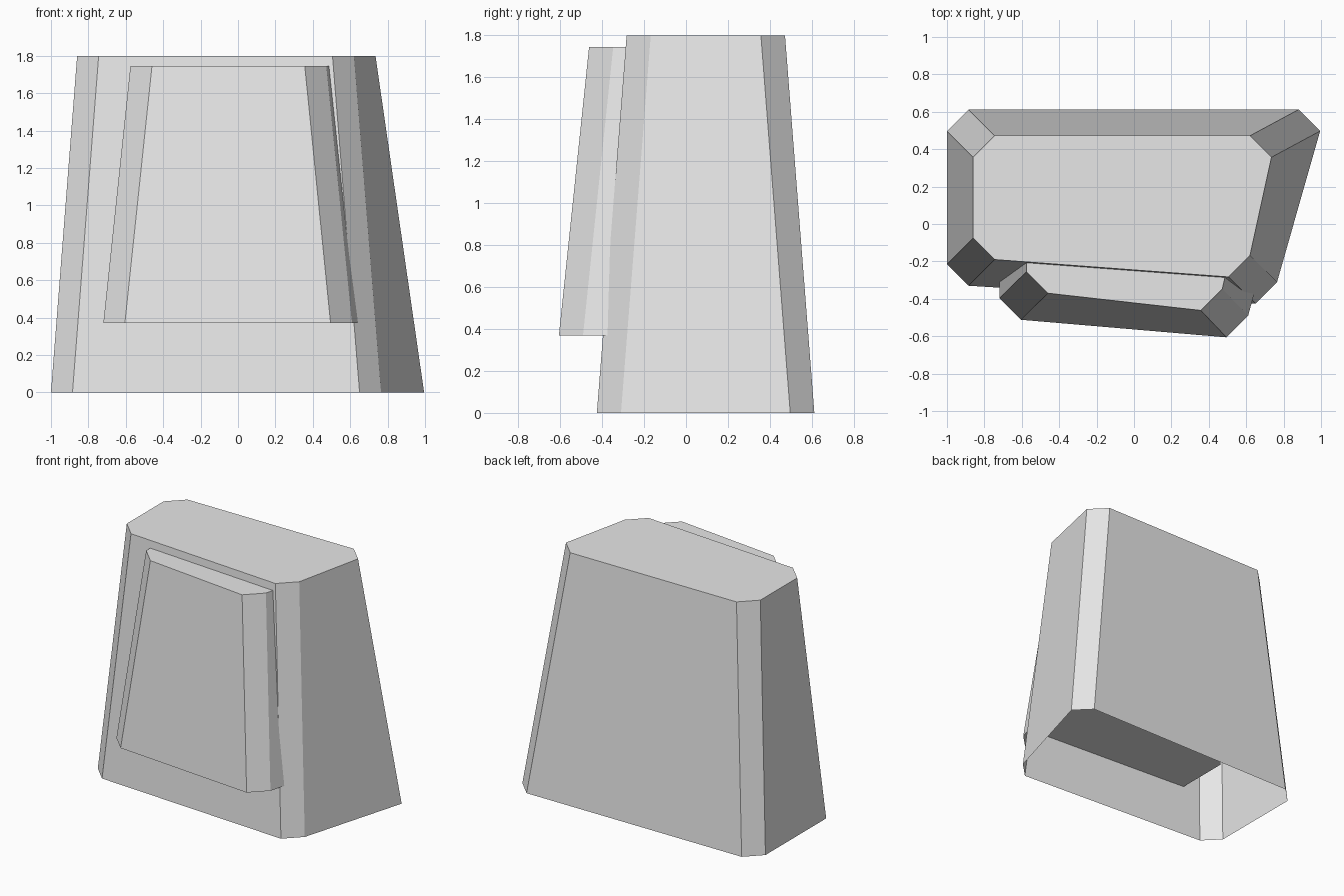
import bpy
import bmesh

cube = bpy.data.objects.get("Cube")
if cube:
    bpy.data.objects.remove(cube, do_unlink=True)

CHAMFER = 0.115
# Diagonal step across each corner: front left, front right, back right, back left
STEPS = [(1, -1), (1, 1), (-1, 1), (-1, -1)]

grey = bpy.data.materials.new("light_grey")
grey.use_nodes = True
grey.diffuse_color = (0.8, 0.8, 0.8, 1)
grey.node_tree.nodes["Principled BSDF"].inputs["Base Color"].default_value = (0.8, 0.8, 0.8, 1)


def outline(starts):
    """Chamfered four-cornered outline from the first point of each corner."""
    points = []
    for (x, y), (dx, dy) in zip(starts, STEPS):
        points += [(x, y), (x + dx * CHAMFER, y + dy * CHAMFER)]
    return points


def tapered_block(name, low, z_low, high, z_high, closed_bottom):
    """Loft between two chamfered outlines, with an optional underside."""
    bm = bmesh.new()
    bottom = [bm.verts.new((x, y, z_low)) for x, y in outline(low)]
    top = [bm.verts.new((x, y, z_high)) for x, y in outline(high)]
    count = len(bottom)
    for i in range(count):
        j = (i + 1) % count
        bm.faces.new((bottom[i], bottom[j], top[j], top[i]))
    bm.faces.new(top)
    if closed_bottom:
        bm.faces.new(bottom[::-1])
    mesh = bpy.data.meshes.new(name)
    bm.to_mesh(mesh)
    bm.free()
    mesh.materials.append(grey)
    obj = bpy.data.objects.new(name, mesh)
    bpy.context.collection.objects.link(obj)
    return obj


# Main tapered shell, open underneath
tapered_block(
    "main_body",
    [(-1, -0.215), (0.65, -0.425), (0.995, 0.497), (-0.885, 0.612)], 0,
    [(-0.86, -0.075), (0.505, -0.283), (0.735, 0.357), (-0.745, 0.472)], 1.8,
    closed_bottom=False)

# Smaller block pushed through the front wall
tapered_block(
    "front_block",
    [(-0.72, -0.397), (0.495, -0.606), (0.77, 0.095), (-0.605, 0.21)], 0.37,
    [(-0.575, -0.255), (0.357, -0.462), (0.55, -0.01), (-0.46, 0.105)], 1.745,
    closed_bottom=True)
